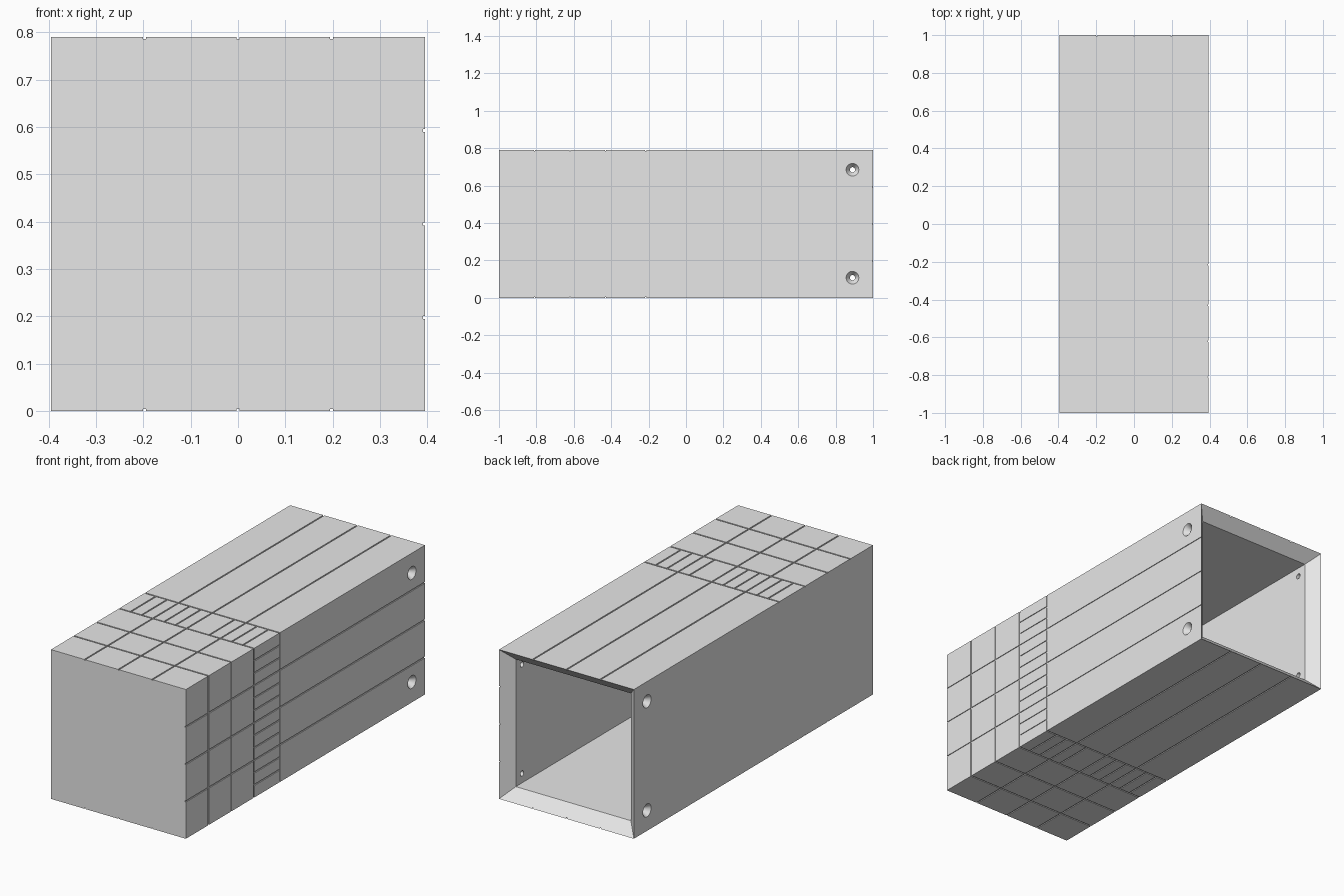
import bpy, bmesh, math
from mathutils import Matrix, Vector

if "Cube" in bpy.data.objects:
    bpy.data.objects.remove(bpy.data.objects["Cube"], do_unlink=True)

H = 0.79            # height and width of the block
R = H / 2           # half width
WALL = 0.058        # wall thickness
GROOVE_W, GROOVE_D = 0.007, 0.004
PITCH = H / 4

grey = bpy.data.materials.new("light_grey")
grey.use_nodes = True
grey.diffuse_color = (0.8, 0.8, 0.8, 1)
grey.node_tree.nodes["Principled BSDF"].inputs["Base Color"].default_value = grey.diffuse_color


def add_object(name, bm):
    bmesh.ops.recalc_face_normals(bm, faces=bm.faces[:])
    mesh = bpy.data.meshes.new(name)
    bm.to_mesh(mesh)
    bm.free()
    obj = bpy.data.objects.new(name, mesh)
    bpy.context.collection.objects.link(obj)
    mesh.materials.append(grey)
    return obj


def add_box(bm, low, high):
    low, high = Vector(low), Vector(high)
    size = Matrix.Diagonal((*(high - low), 1))
    bmesh.ops.create_cube(bm, size=1, matrix=Matrix.Translation((low + high) / 2) @ size)


def subtract(target, cutter):
    cutter.hide_render = True
    mod = target.modifiers.new(cutter.name, 'BOOLEAN')
    mod.operation, mod.solver = 'DIFFERENCE', 'EXACT'
    mod.object, mod.use_self = cutter, True
    bpy.context.view_layer.objects.active = target
    bpy.ops.object.modifier_apply(modifier=mod.name)
    bpy.data.objects.remove(cutter, do_unlink=True)


# Hollow block, open at the back with a bevelled rim
bm = bmesh.new()
rings = []
inner = R - WALL
for half, y in ((R, -1), (R, 1), (inner, 1 - WALL), (inner, WALL - 1)):
    rings.append([bm.verts.new((sx * half, y, R + sz * half))
                  for sx, sz in ((-1, -1), (1, -1), (1, 1), (-1, 1))])
for a, b in zip(rings, rings[1:]):
    for i in range(4):
        j = (i + 1) % 4
        bm.faces.new((a[i], a[j], b[j], b[i]))
bm.faces.new(rings[0])
bm.faces.new(rings[-1])
block = add_object("hollow_block", bm)

# Grooves on the top, underside and one side
OUT = 0.02


def add_groove(bm, face, across, y0, y1):
    """Cut a strip in a face; across is its (low, high) range over the face."""
    a, b = across
    if face == "side":
        add_box(bm, (R - GROOVE_D, y0, a + R), (R + OUT, y1, b + R))
    elif face == "top":
        add_box(bm, (a, y0, H - GROOVE_D), (b, y1, H + OUT))
    else:
        add_box(bm, (a, y0, -OUT), (b, y1, GROOVE_D))


g = GROOVE_W / 2
bm = bmesh.new()
for face in ("side", "top", "bottom"):
    # Long grooves
    for k in (-1, 0, 1):
        add_groove(bm, face, (k * PITCH - g, k * PITCH + g), -1.1, 1.1)
    # Cross grooves
    for y in (-0.81, -0.62, -0.43, -0.215):
        add_groove(bm, face, (-R - OUT / 2, R + OUT / 2), y - g, y + g)
    # Short grooves of the narrow band
    for k in range(-5, 6):
        if k % 3 and not (k == 1 and face != "side"):
            c = k * PITCH / 3
            add_groove(bm, face, (c - g, c + g), -0.43, -0.215)
subtract(block, add_object("groove_cutter", bm))

# Countersunk screw holes through both sides
bm = bmesh.new()
for side in (-1, 1):
    turn = Matrix.Rotation(side * math.pi / 2, 4, 'Y')
    for z in (0.108, 0.685):
        for r_in, r_out, start, end in ((0.014, 0.014, R - 0.1, R + 0.05),
                                        (0.014, 0.036, R - 0.03, R + 0.003)):
            place = Matrix.Translation((side * (start + end) / 2, 0.89, z)) @ turn
            bmesh.ops.create_cone(bm, cap_ends=True, segments=32, radius1=r_in,
                                  radius2=r_out, depth=end - start, matrix=place)
subtract(block, add_object("screw_hole_cutter", bm))

bpy.ops.object.select_all(action='DESELECT')
block.select_set(True)
bpy.context.view_layer.objects.active = block
bpy.ops.object.shade_smooth_by_angle(angle=math.radians(30))
